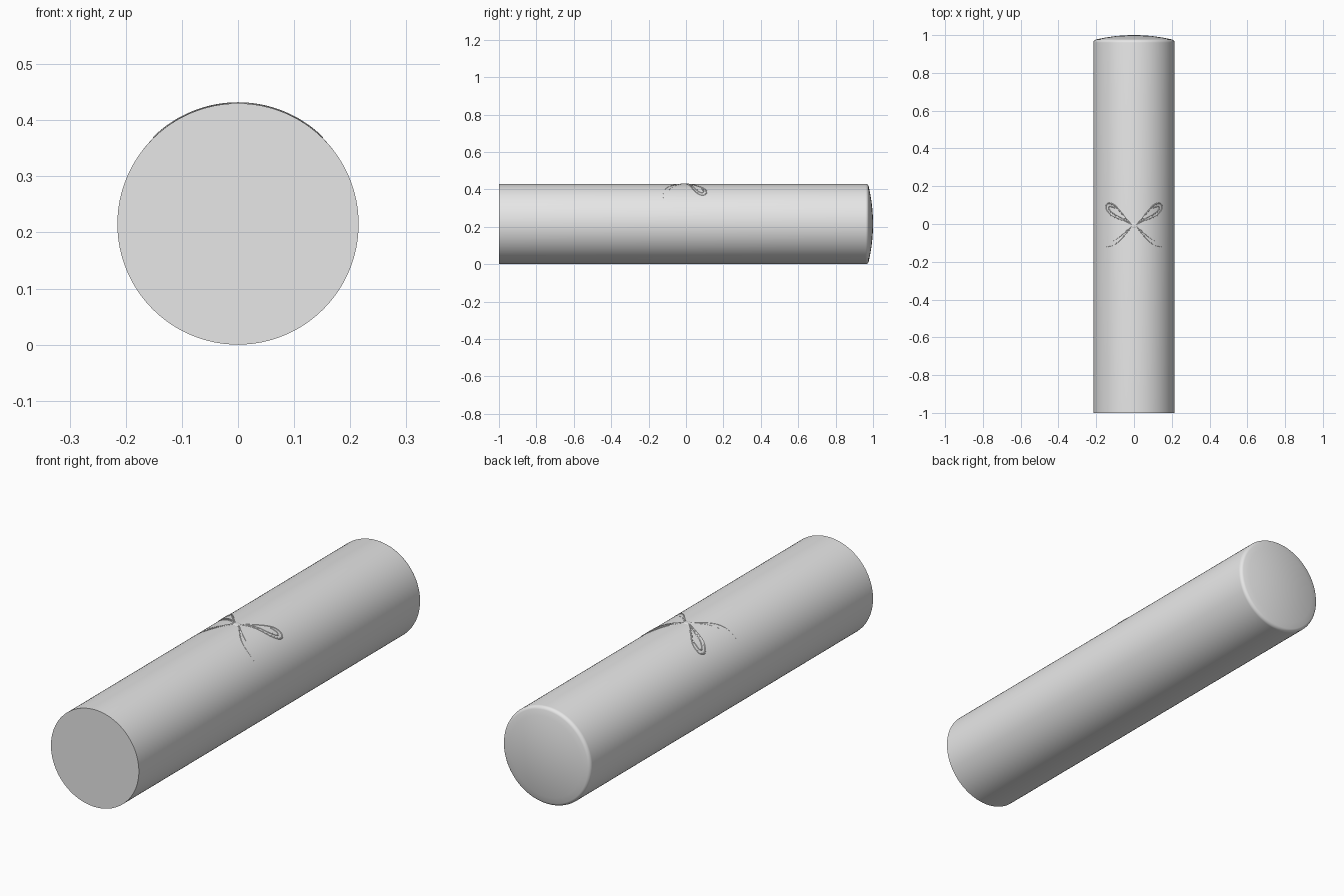
import bpy
import bmesh
import math
from mathutils import Vector, Matrix

if "Cube" in bpy.data.objects:
    bpy.data.objects.remove(bpy.data.objects["Cube"], do_unlink=True)

R = 0.215

grey = bpy.data.materials.new("plain grey")
grey.use_nodes = True
grey.diffuse_color = (0.8, 0.8, 0.8, 1)
grey.node_tree.nodes["Principled BSDF"].inputs["Base Color"].default_value = (0.8, 0.8, 0.8, 1)


def finish(obj, angle=40):
    """Give the object its colour and smooth shading with sharp rims."""
    obj.data.materials.append(grey)
    bpy.ops.object.select_all(action="DESELECT")
    obj.select_set(True)
    bpy.context.view_layer.objects.active = obj
    if obj.type == "CURVE":
        bpy.ops.object.convert(target="MESH")
    bpy.ops.object.shade_smooth_by_angle(angle=math.radians(angle))


# Body: profile (radius, y) turned round the long axis, flat front, domed back
profile = [(0, -1), (R, -1), (R, 0.96)]
corner = 0.017
for i in range(1, 7):
    a = math.radians(75 * i / 6)
    profile.append((R - corner * (1 - math.cos(a)), 0.96 + corner * math.sin(a)))
rim_r, rim_y = profile[-1]
for i in range(1, 9):
    t = 1 - i / 8
    profile.append((rim_r * t, 1 - (1 - rim_y) * t * t))

bm = bmesh.new()
verts = [bm.verts.new((r, y, R)) for r, y in profile]
# the profile lies in the plane z = R, through the axis
edges = [bm.edges.new(pair) for pair in zip(verts, verts[1:])]
bmesh.ops.spin(bm, geom=verts + edges, cent=(0, 0, R), axis=(0, 1, 0),
               angle=math.tau, steps=96, use_duplicate=False)
for v in bm.verts:
    v.co.z -= R
bmesh.ops.remove_doubles(bm, verts=bm.verts, dist=1e-5)
bmesh.ops.recalc_face_normals(bm, faces=bm.faces)
bmesh.ops.translate(bm, verts=bm.verts, vec=(0, 0, R))
mesh = bpy.data.meshes.new("body")
bm.to_mesh(mesh)
bm.free()
body = bpy.data.objects.new("body", mesh)
bpy.context.collection.objects.link(body)
finish(body)


def smooth_path(points, steps=8):
    """Catmull-Rom curve through flat points."""
    p = [Vector(q) for q in points]
    p = [2 * p[0] - p[1]] + p + [2 * p[-1] - p[-2]]
    out = []
    for a, b, c, d in zip(p, p[1:], p[2:], p[3:]):
        for s in range(steps):
            t = s / steps
            out.append(0.5 * (2 * b + (c - a) * t + (2 * a - 5 * b + 4 * c - d) * t ** 2
                              + (3 * b - a - 3 * c + d) * t ** 3))
    return out + [p[-2]]


def strand(name, points, depth, side, taper=False):
    """Thin cord drawn in plan and pressed onto the top of the body."""
    curve = bpy.data.curves.new(name, "CURVE")
    curve.dimensions = "3D"
    curve.bevel_depth = depth
    curve.bevel_resolution = 2
    curve.use_fill_caps = True
    path = smooth_path(points)
    spline = curve.splines.new("POLY")
    spline.points.add(len(path) - 1)
    r = R + 0.002 - depth
    for i, (pt, q) in enumerate(zip(spline.points, path)):
        x = side * q.x * r / R
        pt.co = (x, q.y, R + math.sqrt(r * r - x * x), 1)
        pt.radius = 1 - 0.7 * i / len(path) if taper else 1
    obj = bpy.data.objects.new(name, curve)
    bpy.context.collection.objects.link(obj)
    finish(obj)


# Bow: a double loop and a double tail on each side
outer_loop = [(0.01, -0.005), (0.06, 0.02), (0.12, 0.045), (0.148, 0.08),
              (0.14, 0.108), (0.105, 0.1), (0.06, 0.05), (0.01, -0.005)]
inner_loop = [(0.01, -0.005), (0.06, 0.03), (0.11, 0.055), (0.134, 0.08),
              (0.128, 0.093), (0.1, 0.085)]
upper_tail = [(0.01, -0.01), (0.06, -0.055), (0.12, -0.095), (0.185, -0.123)]
lower_tail = [(0.01, -0.01), (0.05, -0.06), (0.09, -0.1), (0.13, -0.119), (0.185, -0.123)]
for side, label in ((1, "left"), (-1, "right")):
    strand("bow_loop_" + label, outer_loop, 0.004, side)
    strand("bow_inner_loop_" + label, inner_loop, 0.003, side)
    strand("bow_tail_" + label, upper_tail, 0.004, side, True)
    strand("bow_lower_tail_" + label, lower_tail, 0.003, side, True)

# Knot: small flattened bead in the middle of the bow
bm = bmesh.new()
bmesh.ops.create_uvsphere(bm, u_segments=16, v_segments=8, radius=1,
                          matrix=Matrix.Translation((0, -0.008, 2 * R))
                          @ Matrix.Diagonal((0.018, 0.014, 0.002, 1)))
mesh = bpy.data.meshes.new("bow_knot")
bm.to_mesh(mesh)
bm.free()
knot = bpy.data.objects.new("bow_knot", mesh)
bpy.context.collection.objects.link(knot)
finish(knot)
